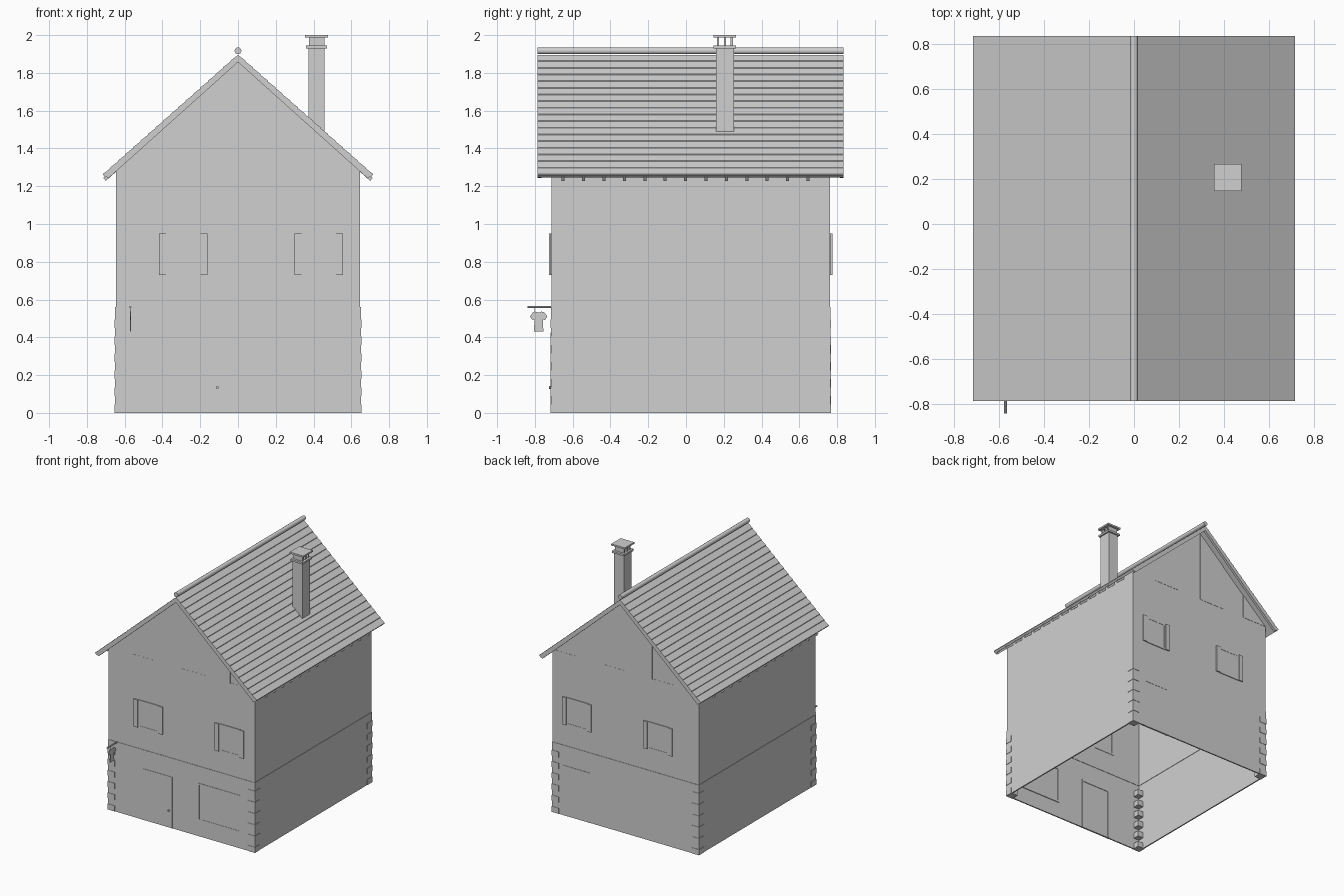
import bpy, bmesh
from mathutils import Vector

cube = bpy.data.objects.get("Cube")
if cube:
    bpy.data.objects.remove(cube, do_unlink=True)

grey = bpy.data.materials.new("plain_grey")
grey.use_nodes = True
grey.diffuse_color = (0.63, 0.63, 0.63, 1)
grey.node_tree.nodes["Principled BSDF"].inputs["Base Color"].default_value = (0.63, 0.63, 0.63, 1)

W = 0.65                      # half width of the house
FRONT, BACK = -0.715, 0.765   # gable wall planes
R0, R1 = -0.785, 0.835        # roof ends
EAVE, ROWS = 0.715, 18
MID, TOP = 0.56, 1.30         # storey line and wall top


def finish(name, bm):
    bmesh.ops.recalc_face_normals(bm, faces=bm.faces)
    mesh = bpy.data.meshes.new(name)
    bm.to_mesh(mesh)
    bm.free()
    mesh.materials.append(grey)
    ob = bpy.data.objects.new(name, mesh)
    bpy.context.collection.objects.link(ob)
    return ob


def add_box(bm, x0, x1, y0, y1, z0, z1):
    made = bmesh.ops.create_cube(bm, size=1)["verts"]
    for v in made:
        v.co = Vector((x0 if v.co.x < 0 else x1,
                       y0 if v.co.y < 0 else y1,
                       z0 if v.co.z < 0 else z1))


def add_prism(bm, points, a, b, axis="y"):
    """Extrude a flat (u, z) profile from a to b along x or y."""
    def place(u, z, t):
        return (u, t, z) if axis == "y" else (t, u, z)
    low = [bm.verts.new(place(u, z, a)) for u, z in points]
    high = [bm.verts.new(place(u, z, b)) for u, z in points]
    bm.faces.new(low)
    bm.faces.new(high)
    for i in range(len(points)):
        j = (i + 1) % len(points)
        bm.faces.new((low[i], low[j], high[j], high[i]))


def box(name, *size):
    bm = bmesh.new()
    add_box(bm, *size)
    return finish(name, bm)


def slope(x, top=1.895):
    return top - 0.888 * abs(x)


# Hollow storeys, open at the bottom
def storey(name, inset, z0, z1):
    bm = bmesh.new()
    w, f, b = W - inset, FRONT + inset, BACK - inset
    corners = [(-w, f), (w, f), (w, b), (-w, b)]
    for i in range(4):
        (xa, ya), (xb, yb) = corners[i], corners[(i + 1) % 4]
        bm.faces.new([bm.verts.new(p) for p in
                      ((xa, ya, z0), (xb, yb, z0), (xb, yb, z1), (xa, ya, z1))])
    bmesh.ops.remove_doubles(bm, verts=bm.verts, dist=0.0001)
    ob = finish(name, bm)
    # recalc on an open tube faces outward; thicken inward
    mod = ob.modifiers.new("thickness", "SOLIDIFY")
    mod.thickness, mod.offset = 0.01, -1
    mod.use_even_offset = True


storey("log_storey", 0.0, 0.0, MID)
storey("upper_storey", 0.003, MID, TOP)

# Notched log ends at the four corners
bm = bmesh.new()
for sx in (-1, 1):
    for y, inward in ((FRONT, 1), (BACK, -1)):
        for i in range(6):
            xs = sorted((sx * (W + 0.003), sx * (W - 0.06)))
            ys = sorted((y - inward * 0.003, y + inward * 0.06))
            add_box(bm, *xs, *ys, i * 0.09, i * 0.09 + 0.045)
finish("corner_log_ends", bm)

# Gable boards, alternately stepped
edges = [-0.64, -0.43, -0.235, -0.01, 0.21, 0.43, 0.64]
for name, y, out in (("front_gable", FRONT, -1), ("back_gable", BACK, 1)):
    bm = bmesh.new()
    for i, (a, b) in enumerate(zip(edges, edges[1:])):
        face = y - out * (0.001 + 0.003 * (i % 2))
        top = [(b, slope(b, 1.87)), (a, slope(a, 1.87))]
        if a < 0 < b:
            top.insert(1, (0, 1.87))
        add_prism(bm, [(a, TOP - 0.005), (b, TOP - 0.005)] + top,
                  *sorted((face, face - out * 0.01)))
    finish(name, bm)


# Framed openings going through the wall
def opening(name, x0, x1, z0, z1, y, out, sill=True):
    bm = bmesh.new()
    t = 0.014
    near, far = sorted((y + out * 0.003, y - out * 0.016))
    for a, b in ((x0, x0 + t), (x1 - t, x1)):
        add_box(bm, a, b, near, far, z0, z1)
    add_box(bm, x0 + t, x1 - t, near, far, z1 - t, z1)
    if sill:
        add_box(bm, x0 + t, x1 - t, near, far, z0, z0 + t)
    add_box(bm, x0 + t, x1 - t, *sorted((y + out * 0.001, y - out * 0.012)),
            z0 + (t if sill else 0), z1 - t)
    finish(name, bm)


opening("front_door", -0.345, -0.08, 0, 0.41, FRONT, -1, False)
opening("shop_window", 0.145, 0.525, 0.125, 0.425, FRONT, -1)
opening("back_door", 0.31, 0.55, 0, 0.40, BACK, 1, False)

# Upper windows with a pair of open shutters each
for side, y, out in (("front", FRONT, -1), ("back", BACK, 1)):
    for hand, c in (("right", -0.29), ("left", 0.428)):
        opening(f"{side}_{hand}_window", c - 0.095, c + 0.095, 0.73, 0.95, y, out)
        bm = bmesh.new()
        for s in (-1, 1):
            add_box(bm, c + s * 0.11 - 0.018, c + s * 0.11 + 0.018,
                    *sorted((y, y + out * 0.01)), 0.73, 0.95)
        finish(f"{side}_{hand}_shutters", bm)

# Roof slopes with stepped shingle rows, rafters and barge boards
for hand, s in (("right", -1), ("left", 1)):
    profile = [(0, slope(0))]
    for i in range(1, ROWS + 1):
        x = s * EAVE * i / ROWS
        profile += [(x, slope(x) + 0.005), (x, slope(x))]
    profile += [(s * 0.70, 1.247), (0, 1.87)]
    bm = bmesh.new()
    add_prism(bm, profile, R0, R1)
    finish(f"{hand}_roof_slope", bm)

    bm = bmesh.new()
    beam = [(0, 1.88), (s * 0.713, 1.245), (s * 0.70, 1.228), (0, 1.855)]
    for i in range(13):
        y = -0.65 + i * 0.108
        add_prism(bm, beam, y - 0.008, y + 0.008)
    finish(f"{hand}_rafters", bm)

    bm = bmesh.new()
    board = [(0, 1.88), (s * 0.70, 1.25), (s * 0.685, 1.243), (0, 1.857)]
    for y in (R0, R1 - 0.02):
        add_prism(bm, board, y, y + 0.02)
    finish(f"{hand}_barge_boards", bm)


# Round rods: ridge pole and sign bracket
def rod(name, x, y0, y1, z, r, sides):
    bpy.ops.mesh.primitive_cylinder_add(vertices=sides, radius=r, depth=y1 - y0,
                                        location=(x, (y0 + y1) / 2, z),
                                        rotation=(1.5708, 0, 0))
    ob = bpy.context.object
    ob.name = name
    ob.data.materials.append(grey)
    bpy.ops.object.shade_smooth_by_angle()


rod("ridge_pole", 0, R0, R1, 1.917, 0.018, 16)
rod("sign_bracket", -0.57, -0.84, FRONT, 0.56, 0.006, 10)
rod("door_knob", -0.11, FRONT - 0.01, FRONT, 0.135, 0.008, 10)

# Hanging shirt-shaped sign
half = [(0, 0.43), (0.025, 0.43), (0.022, 0.495), (0.033, 0.492), (0.046, 0.51),
        (0.03, 0.532), (0.015, 0.536), (0, 0.53)]
shirt = half + [(-u, z) for u, z in reversed(half[1:-1])]
bm = bmesh.new()
add_prism(bm, [(u - 0.78, z) for u, z in shirt], -0.573, -0.567, "x")
for y in (-0.80, -0.76):
    add_box(bm, -0.571, -0.569, y - 0.001, y + 0.001, 0.53, 0.56)
finish("shirt_sign", bm)

# Chimney: shaft, collar, vent walls and cap
CX, CY = 0.416, 0.206
for name, hx, hy, z0, z1 in (("chimney_shaft", 0.043, 0.048, 1.45, 1.93),
                             ("chimney_collar", 0.055, 0.06, 1.93, 1.945),
                             ("chimney_cap", 0.06, 0.06, 1.987, 2.0)):
    box(name, CX - hx, CX + hx, CY - hy, CY + hy, z0, z1)
bm = bmesh.new()
for dy in (-0.036, 0, 0.036):
    add_box(bm, CX - 0.041, CX + 0.041, CY + dy - 0.006, CY + dy + 0.006, 1.945, 1.987)
finish("chimney_vent_walls", bm)
